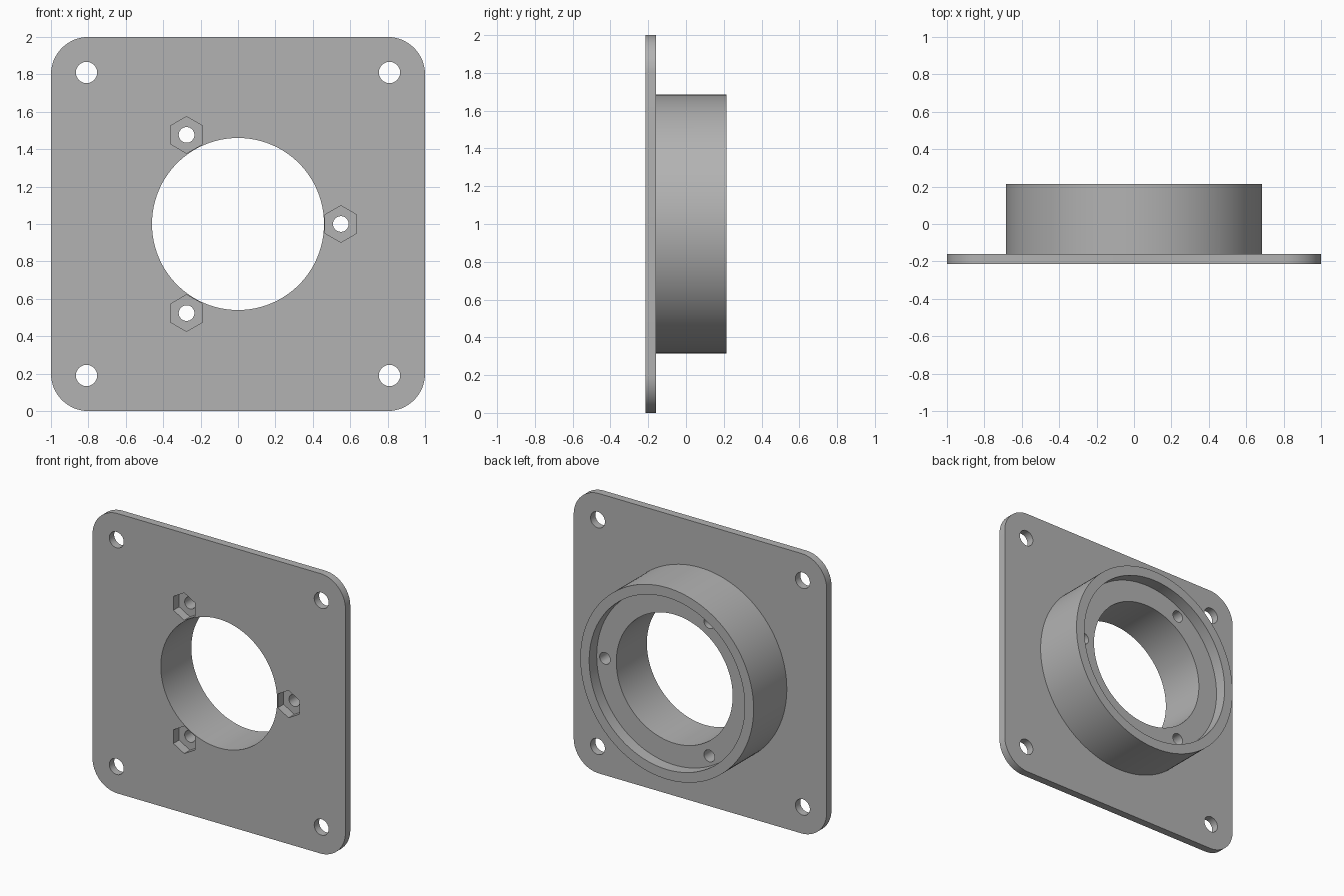
import bpy, bmesh
from math import cos, sin, pi, radians

cube = bpy.data.objects.get("Cube")
if cube:
    bpy.data.objects.remove(cube, do_unlink=True)

FRONT, PLATE_BACK, BACK = -0.215, -0.16, 0.215
MID = 1.0          # height of the bore axis
OVER = 0.05        # cutter overshoot

grey = bpy.data.materials.new("light_grey")
grey.use_nodes = True
color = (0.45, 0.45, 0.45, 1)
grey.diffuse_color = color
grey.node_tree.nodes["Principled BSDF"].inputs["Base Color"].default_value = color


def prism(name, outline, y0, y1):
    """Extrude an (x, z) outline from y0 to y1."""
    bm = bmesh.new()
    face = bm.faces.new([bm.verts.new((x, y0, z)) for x, z in outline])
    grown = bmesh.ops.extrude_face_region(bm, geom=[face])
    verts = [v for v in grown["geom"] if isinstance(v, bmesh.types.BMVert)]
    bmesh.ops.translate(bm, verts=verts, vec=(0, y1 - y0, 0))
    bmesh.ops.recalc_face_normals(bm, faces=bm.faces)
    mesh = bpy.data.meshes.new(name)
    bm.to_mesh(mesh)
    bm.free()
    mesh.materials.append(grey)
    obj = bpy.data.objects.new(name, mesh)
    bpy.context.collection.objects.link(obj)
    return obj


def circle(x, z, r, sides, turn=0.0):
    return [(x + r * cos(turn + 2 * pi * i / sides),
             z + r * sin(turn + 2 * pi * i / sides)) for i in range(sides)]


def rounded_square(half, r, steps=16):
    points = []
    for k, (sx, sz) in enumerate([(1, 1), (-1, 1), (-1, -1), (1, -1)]):
        for i in range(steps + 1):
            a = (k + i / steps) * pi / 2
            points.append((sx * (half - r) + r * cos(a),
                           MID + sz * (half - r) + r * sin(a)))
    return points


def combine(target, tool, operation):
    mod = target.modifiers.new(tool.name, "BOOLEAN")
    mod.object, mod.operation, mod.solver = tool, operation, "EXACT"
    bpy.context.view_layer.objects.active = target
    bpy.ops.object.modifier_apply(modifier=mod.name)
    bpy.data.objects.remove(tool, do_unlink=True)


def cut(name, outline, y0, y1):
    combine(flange, prism(name, outline, y0, y1), "DIFFERENCE")


# Square plate with a round collar behind it
flange = prism("mounting_flange", rounded_square(1.0, 0.2), FRONT, PLATE_BACK)
combine(flange, prism("collar", circle(0, MID, 0.685, 128),
                      PLATE_BACK - 0.03, BACK), "UNION")

# Through bore and the wider seat at the back
cut("bore", circle(0, MID, 0.46, 128), FRONT - OVER, BACK + OVER)
cut("seat", circle(0, MID, 0.615, 128), BACK - 0.085, BACK + OVER)

# Corner mounting holes
for sx in (-1, 1):
    for sz in (-1, 1):
        cut("corner_hole", circle(0.81 * sx, MID + 0.81 * sz, 0.057, 40),
            FRONT - OVER, PLATE_BACK + OVER)

# Three bolt holes with hexagonal nut pockets in the front
for i in range(3):
    a = radians(120 * i)
    x, z = 0.55 * cos(a), MID + 0.55 * sin(a)
    cut("bolt_hole", circle(x, z, 0.042, 32), FRONT - OVER, BACK + OVER)
    cut("nut_pocket", circle(x, z, 0.098, 6, pi / 2), FRONT - OVER, FRONT + 0.065)

bpy.ops.object.select_all(action="DESELECT")
flange.select_set(True)
bpy.context.view_layer.objects.active = flange
bpy.ops.object.shade_smooth_by_angle(angle=radians(30))
